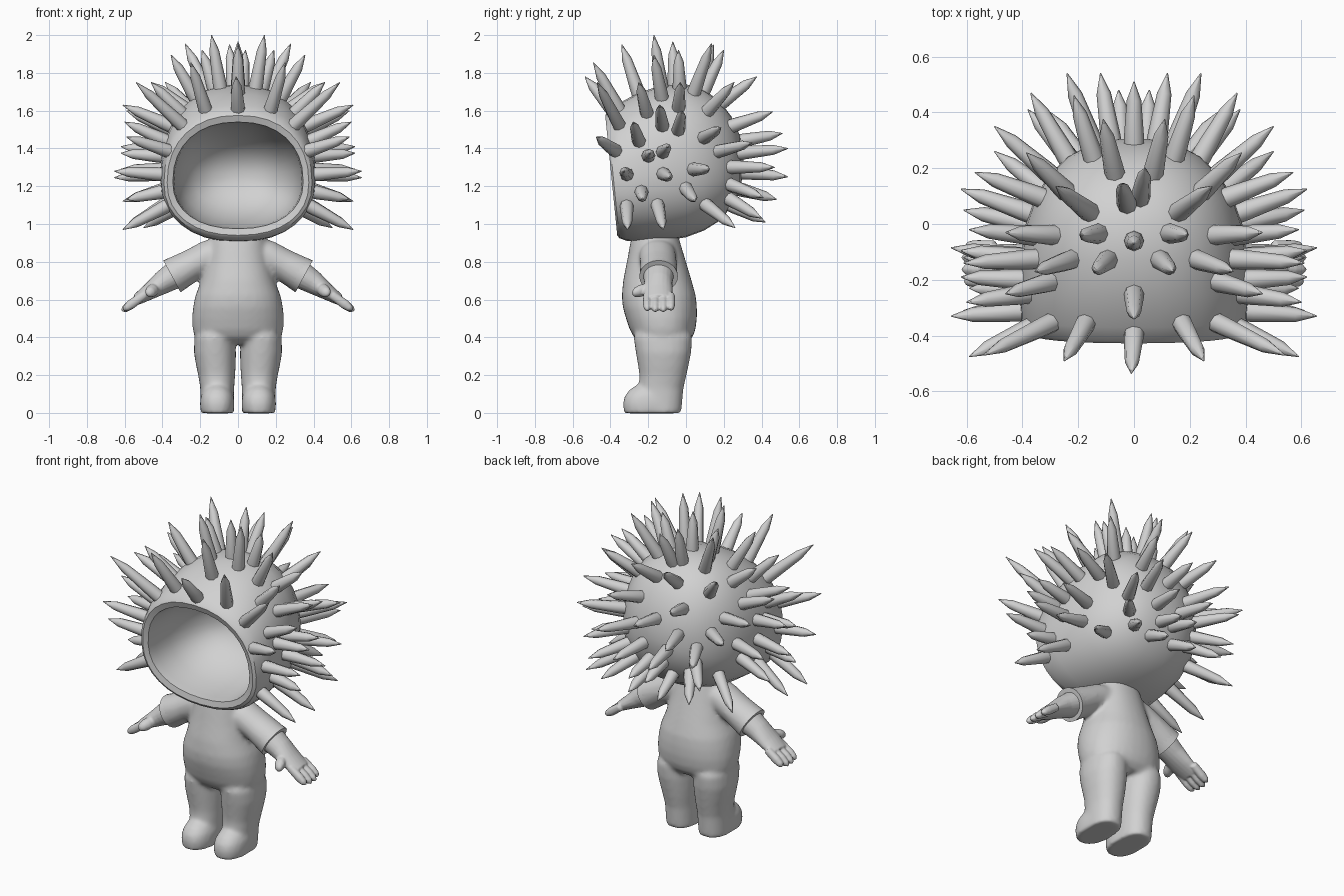
import bpy, bmesh, math
from mathutils import Vector
from mathutils.bvhtree import BVHTree

grey = bpy.data.materials.new("light grey")
grey.diffuse_color = (0.64, 0.64, 0.64, 1)


def ring(c, u, v, n=24, p=2.0):
    """Superellipse ring round c with half axes u and v."""
    c, u, v = Vector(c), Vector(u), Vector(v)
    pts = []
    for i in range(n):
        a = 2 * math.pi * i / n
        ca, sa = math.cos(a), math.sin(a)
        pts.append(c + u * math.copysign(abs(ca) ** (2 / p), ca)
                   + v * math.copysign(abs(sa) ** (2 / p), sa))
    return pts


def loft(bm, rings, caps=(True, True)):
    """Skin a row of rings with quads and close its ends."""
    loops = [[bm.verts.new(p) for p in r] for r in rings]
    n = len(loops[0])
    faces = []
    for a, b in zip(loops, loops[1:]):
        for i in range(n):
            j = (i + 1) % n
            faces.append(bm.faces.new((a[i], a[j], b[j], b[i])))
    if caps[0]:
        faces.append(bm.faces.new(loops[0][::-1]))
    if caps[1]:
        faces.append(bm.faces.new(loops[-1]))
    bmesh.ops.recalc_face_normals(bm, faces=faces)


def tube(bm, path, n=16, s=1):
    """Path of (x, y, z, radius along y, radius across), mirrored by s."""
    pts = [Vector((s * q[0], q[1], q[2])) for q in path]
    rings = []
    for i, q in enumerate(path):
        d = pts[min(i + 1, len(pts) - 1)] - pts[max(i - 1, 0)]
        u = Vector((0, 1, 0))
        u = (u - d * (u.dot(d) / d.dot(d))).normalized()
        v = d.cross(u).normalized()
        rings.append(ring(pts[i], u * q[3], v * q[4], n))
    loft(bm, rings)


def finish(bm, name, angle=40, voxel=0, smooth=0):
    me = bpy.data.meshes.new(name)
    bm.to_mesh(me)
    bm.free()
    ob = bpy.data.objects.new(name, me)
    bpy.context.collection.objects.link(ob)
    me.materials.append(grey)
    bpy.context.view_layer.objects.active = ob
    ob.select_set(True)
    if voxel:
        m = ob.modifiers.new("fuse", 'REMESH')
        m.mode, m.voxel_size, m.use_smooth_shade = 'VOXEL', voxel, True
        m = ob.modifiers.new("soften", 'SMOOTH')
        m.factor, m.iterations = 0.5, smooth
    else:
        bpy.ops.object.shade_smooth_by_angle(angle=math.radians(angle))
    ob.select_set(False)
    return ob


# Hooded head: hollow shell open at the front, skinned along y
def head_ring(y, top, bottom, half, lean):
    mid = bottom + (top - bottom) * 0.44
    pts = []
    for p in ring((0, y, mid), (half, 0, 0), (0, 0, 1), 32, 2.25):
        h = p.z - mid
        p.z = mid + h * ((top - mid) if h > 0 else (mid - bottom))
        p.y -= lean * (p.z - 1.25)
        pts.append(p)
    return pts


outer = [(0.305, 1.36, 1.28, 0.05, 0), (0.285, 1.47, 1.18, 0.155, 0), (0.24, 1.57, 1.09, 0.24, 0),
         (0.175, 1.655, 1.015, 0.305, 0), (0.095, 1.71, 0.965, 0.355, 0), (0, 1.74, 0.93, 0.388, 0),
         (-0.12, 1.735, 0.91, 0.405, 0.02), (-0.24, 1.69, 0.905, 0.412, 0.05),
         (-0.34, 1.63, 0.91, 0.407, 0.08), (-0.385, 1.59, 0.925, 0.392, 0.1)]
inner = [(-0.395, 1.575, 0.94, 0.375, 0.1), (-0.385, 1.54, 0.975, 0.345, 0.1),
         (-0.33, 1.535, 0.98, 0.338, 0.08), (-0.2, 1.52, 0.99, 0.33, 0.03), (-0.07, 1.47, 1.03, 0.295, 0),
         (0.03, 1.41, 1.09, 0.23, 0), (0.09, 1.34, 1.17, 0.13, 0), (0.105, 1.28, 1.23, 0.04, 0)]
bm = bmesh.new()
loft(bm, [head_ring(*r) for r in outer])
tree = BVHTree.FromBMesh(bm)
bm.free()
bm = bmesh.new()
loft(bm, [head_ring(*r) for r in outer + inner])
finish(bm, "hood", 35)

# Spikes: tips, each growing out of the nearest point of the hood
centre_tips = [(-0.01, -0.535, 1.78), (0, -0.34, 1.95), (0, -0.07, 1.965), (0.04, 0.2, 1.92),
               (-0.045, 0.145, 1.95), (0, 0.51, 1.48)]
side_tips = [  # upper front and crown
    (0.25, -0.49, 1.855), (0.54, -0.47, 1.75), (0.59, -0.475, 1.46), (0.14, -0.17, 2.0),
    (0.19, -0.04, 1.92), (0.355, -0.17, 1.895), (0.28, 0.135, 1.955), (0.46, -0.03, 1.75),
    (0.46, -0.25, 1.75), (0.385, 0.255, 1.75), (0.11, 0.375, 1.78),
    # sides
    (0.655, -0.33, 1.28), (0.59, -0.23, 1.13), (0.655, -0.085, 1.245), (0.62, -0.19, 1.375),
    (0.62, -0.095, 1.41), (0.62, 0.125, 1.29), (0.61, 0.05, 1.12), (0.61, -0.31, 0.97),
    (0.61, -0.12, 0.97), (0.6, -0.28, 1.54), (0.61, -0.14, 1.63), (0.59, -0.02, 1.6),
    (0.57, 0.185, 1.51),
    # back
    (0.24, 0.54, 1.4), (0.12, 0.54, 1.25), (0.37, 0.47, 1.3), (0.215, 0.46, 1.595),
    (0.5, 0.35, 1.43), (0.5, 0.26, 0.98), (0.1, 0.42, 1.01), (0.3, 0.4, 1.03),
    (0.055, 0.48, 1.13), (0.38, 0.41, 1.14)]
bm = bmesh.new()
tips = centre_tips + side_tips + [(-x, y, z) for x, y, z in side_tips]
for tip in tips:
    tip = Vector(tip)
    base = tree.find_nearest(tip)[0]
    d = tip - base
    u = d.orthogonal().normalized()
    v = d.cross(u).normalized()
    rings = [ring(base + d * t, u * r, v * r, 8)
             for t, r in ((-0.1, 0.037), (0.1, 0.036), (0.7, 0.026), (1, 0.002))]
    loft(bm, rings)
finish(bm, "spikes", 50)

# Body suit: torso, legs, feet and arms fused together
torso = [(0.97, 0.13, -0.28, -0.05), (0.9, 0.152, -0.295, -0.03), (0.8, 0.17, -0.313, 0.0),
         (0.7, 0.196, -0.333, 0.03), (0.62, 0.226, -0.34, 0.052), (0.56, 0.238, -0.335, 0.058),
         (0.5, 0.243, -0.318, 0.058), (0.44, 0.24, -0.298, 0.05), (0.4, 0.228, -0.275, 0.035),
         (0.365, 0.19, -0.23, 0.0)]
leg = [(0.46, 0.122, 0.08, -0.25, 0.0), (0.4, 0.124, 0.107, -0.278, 0.034),
       (0.32, 0.122, 0.112, -0.266, 0.028), (0.25, 0.117, 0.105, -0.254, 0.014),
       (0.2, 0.113, 0.098, -0.247, 0.003), (0.13, 0.11, 0.09, -0.25, -0.013),
       (-0.002, 0.11, 0.087, -0.255, -0.025)]
foot = [(-0.002, 0.088, -0.328), (0.05, 0.092, -0.335), (0.09, 0.088, -0.325),
        (0.125, 0.072, -0.297), (0.145, 0.045, -0.265)]
sleeve = [(0.06, -0.15, 0.87, 0.09, 0.07), (0.15, -0.15, 0.83, 0.098, 0.088),
          (0.24, -0.145, 0.784, 0.098, 0.086), (0.35, -0.145, 0.723, 0.102, 0.096)]
bm = bmesh.new()
loft(bm, [ring((0, (a + b) / 2, z), (w, 0, 0), (0, (b - a) / 2, 0), 32, 2.2)
          for z, w, a, b in torso])
for s in (1, -1):
    loft(bm, [ring((s * x, (a + b) / 2, z), (w, 0, 0), (0, (b - a) / 2, 0), 24, 2.2)
              for z, x, w, a, b in leg])
    loft(bm, [ring((s * 0.11, (a - 0.06) / 2, z), (w, 0, 0), (0, (-0.06 - a) / 2, 0), 24, 2.3)
              for z, w, a in foot])
    tube(bm, sleeve, 20, s)
finish(bm, "body_suit", voxel=0.012, smooth=10)

# Crisp sleeve ends
bm = bmesh.new()
for s in (1, -1):
    tube(bm, [(0.26, -0.145, 0.772, 0.095, 0.085)] + sleeve[3:], 24, s)
finish(bm, "sleeve_cuffs")

# Hands: wrist and palm, four fingers and a thumb
for s, side in ((1, "left"), (-1, "right")):
    bm = bmesh.new()
    tube(bm, [(0.31, -0.145, 0.745, 0.084, 0.078), (0.4, -0.147, 0.69, 0.075, 0.062),
              (0.47, -0.15, 0.642, 0.079, 0.044), (0.535, -0.145, 0.6, 0.072, 0.03)], 20, s)
    for y, reach in ((-0.205, 0.93), (-0.163, 1.0), (-0.12, 1.0), (-0.08, 0.9)):
        tube(bm, [(0.5, y, 0.622, 0.022, 0.024), (0.5 + 0.07 * reach, y, 0.622 - 0.05 * reach, 0.023, 0.026),
                  (0.5 + 0.1 * reach, y, 0.622 - 0.072 * reach, 0.019, 0.02),
                  (0.5 + 0.115 * reach, y, 0.622 - 0.082 * reach, 0.007, 0.007)], 12, s)
    rings = [ring((s * (0.44 + 0.03 * t), -0.19 - 0.095 * t, 0.66 - 0.025 * t), (r, 0, 0), (0, 0, r), 12)
             for t, r in ((0, 0.032), (0.6, 0.033), (0.88, 0.025), (1, 0.01))]
    loft(bm, rings)
    finish(bm, side + "_hand", voxel=0.006, smooth=3)
